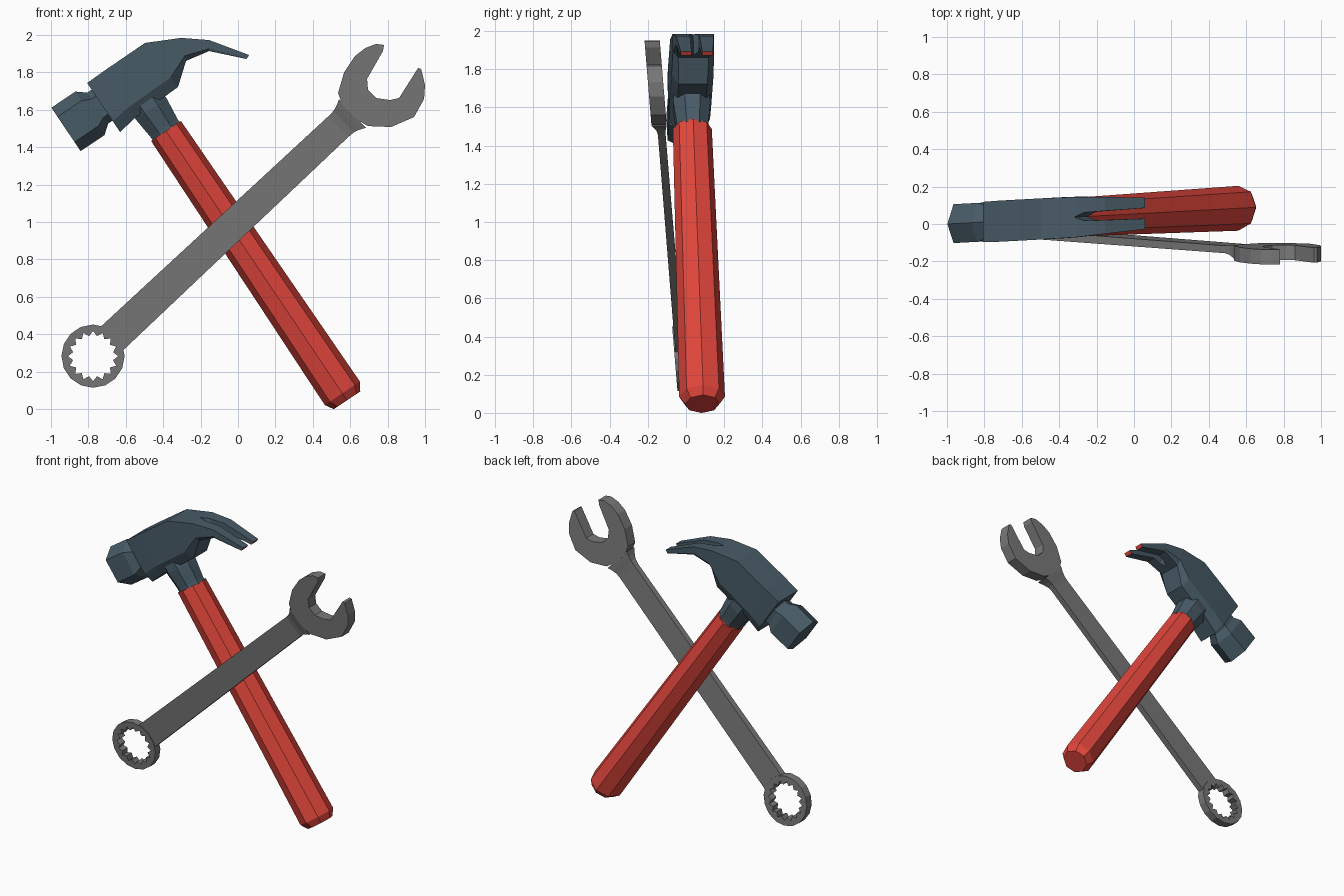
import bpy, bmesh, math
from mathutils import Vector

if "Cube" in bpy.data.objects:
    bpy.data.objects.remove(bpy.data.objects["Cube"])


def material(name, rgb):
    m = bpy.data.materials.new(name)
    m.diffuse_color = (*rgb, 1)
    m.use_nodes = True
    m.node_tree.nodes["Principled BSDF"].inputs["Base Color"].default_value = m.diffuse_color
    return m


RED = material("red", (0.75, 0.06, 0.045))
SLATE = material("slate", (0.065, 0.105, 0.135))
STEEL = material("steel", (0.19, 0.19, 0.19))


def finish(name, bm, *mats):
    bmesh.ops.recalc_face_normals(bm, faces=bm.faces)
    me = bpy.data.meshes.new(name)
    bm.to_mesh(me)
    bm.free()
    for m in mats:
        me.materials.append(m)
    ob = bpy.data.objects.new(name, me)
    bpy.context.collection.objects.link(ob)
    return ob


def loft(name, rings, *mats):
    """Skin closed rings of points; the last cap takes the last material."""
    bm = bmesh.new()
    rows = [[bm.verts.new(p) for p in r] for r in rings]
    n = len(rows[0])
    for a, b in zip(rows, rows[1:]):
        for i in range(n):
            j = (i + 1) % n
            bm.faces.new((a[i], a[j], b[j], b[i]))
    bm.faces.new(rows[0][::-1])
    cap = bm.faces.new(rows[-1])
    cap.material_index = max(0, len(mats) - 1)
    return finish(name, bm, *mats)


def ham(u, v, y):
    """Hammer frame: u up the handle, v towards the claw, y depth."""
    x = -0.385 - 0.558 * u + 0.830 * v
    return Vector((x, y + 0.054 * (x + 1), 1.487 + 0.830 * u + 0.558 * v))


def wr(x, z, d):
    """Wrench plane, leaning forward at the top; d is depth offset."""
    return Vector((x, -0.137 - 0.082 * (z - 1.58) + d, z))


# Handle: octagonal, slightly tapered, chamfered butt
def octagon(u, rv, ry, turn=0.0):
    return [ham(u, rv * math.cos(k * math.pi / 4 + turn), ry * math.sin(k * math.pi / 4 + turn))
            for k in range(8)]


loft("hammer_handle", [octagon(-1.735, 0.085, 0.09), octagon(-1.69, 0.113, 0.12),
                       octagon(0.0, 0.096, 0.102)], RED)

# Neck socket between the handle and the head
T = math.pi / 8
loft("hammer_neck", [octagon(-0.01, 0.094, 0.09, T), octagon(0.02, 0.094, 0.09, T),
                     octagon(0.14, 0.108, 0.105, T), octagon(0.22, 0.108, 0.1, T)], SLATE)

# Head and claw: top (u, v), bottom (u, v), half depth, underside half depth
sections = [((0.448, -0.207), (0.132, -0.207), 0.108, 0.075),
            ((0.451, -0.10), (0.150, -0.10), 0.110, 0.075),
            ((0.453, 0.169), (0.159, 0.184), 0.110, 0.075),
            ((0.368, 0.344), (0.251, 0.298), 0.108, 0.080),
            ((0.275, 0.462), (0.226, 0.429), 0.098, 0.090),
            ((0.089, 0.595), (0.079, 0.572), 0.085, 0.085)]
rings = []
for top, bot, w, wb in sections:
    t, b = Vector(top), Vector(bot)
    m = b.lerp(t, 0.22)
    rings.append([ham(p.x, p.y, y) for p, y in
                  ((t, -w), (t, w), (m, w), (b, wb), (b, -wb), (m, -w))])
head = loft("hammer_head", rings, SLATE, RED)

# Nail slot cut between the claw prongs
slot = [(0.33, 0), (0.375, 0.022), (0.68, 0.031), (0.68, -0.031), (0.375, -0.022)]
cutter = loft("claw_slot_cutter", [[ham(u, v, y) for v, y in slot] for u in (-0.1, 0.6)], SLATE)
cutter.hide_render = True
cutter.hide_viewport = True
cut = head.modifiers.new("slot", "BOOLEAN")
cut.operation = "DIFFERENCE"
cut.solver = "EXACT"
cut.object = cutter

# Striking face on a narrower throat
hexa = [(1, 0), (0.58, 1), (-0.58, 1), (-1, 0), (-0.58, -1), (0.58, -1)]
loft("striking_face", [[ham(0.305 + a * ru, v, b * ry) for a, b in hexa] for v, ru, ry in
                       ((-0.439, 0.14, 0.104), (-0.285, 0.14, 0.104),
                        (-0.235, 0.10, 0.085), (-0.19, 0.10, 0.085))], SLATE)

# Wrench shaft, flaring into the open jaw
CX, CZ = -0.775, 0.283
rings = []
for s, w, t, off in ((0.145, 0.087, 0.022, 0), (1.80, 0.077, 0.02, 0), (1.835, 0.079, 0.024, -0.002),
                     (1.865, 0.088, 0.032, -0.006), (1.90, 0.105, 0.039, -0.01)):
    rings.append([wr(CX + 0.730 * s - 0.683 * a * w, CZ + 0.683 * s + 0.730 * a * w, b * t + off)
                  for a, b in ((-1, -1), (1, -1), (1, 1), (-1, 1))])
loft("wrench_shaft", rings, STEEL)

# Open jaw
jaw = [(.738, 1.952), (.781, 1.947), (.775, 1.914), (.690, 1.765), (.695, 1.706), (.738, 1.663),
       (.813, 1.652), (.861, 1.663), (.963, 1.824), (.979, 1.818), (1.0, 1.733), (.995, 1.658),
       (.941, 1.561), (.818, 1.508), (.695, 1.513), (.64, 1.545), (.56, 1.62), (.535, 1.69),
       (.567, 1.80), (.626, 1.888), (.68, 1.93)]
loft("wrench_open_jaw", [[wr(x, z, d) for x, z in jaw] for d in (-0.05, 0.03)], STEEL)

# Ring end with a toothed socket
N = 16


def circle_pt(r, k, n, d):
    a = 2 * math.pi * k / n
    return wr(CX + r * math.cos(a), CZ + r * math.sin(a), d)


bm = bmesh.new()
layers = []
for d in (-0.028, 0.028):
    outer = [bm.verts.new(circle_pt(0.169, k, N, d)) for k in range(N)]
    inner = [bm.verts.new(circle_pt((0.134, 0.109)[k % 2], k, 2 * N, d)) for k in range(2 * N)]
    layers.append((outer, inner))
    for i in range(N):
        bm.faces.new((outer[i], outer[(i + 1) % N], inner[(2 * i + 2) % (2 * N)],
                      inner[2 * i + 1], inner[2 * i]))
for a, b in zip(*layers):
    for i in range(len(a)):
        j = (i + 1) % len(a)
        bm.faces.new((a[i], a[j], b[j], b[i]))
finish("wrench_ring_end", bm, STEEL)
